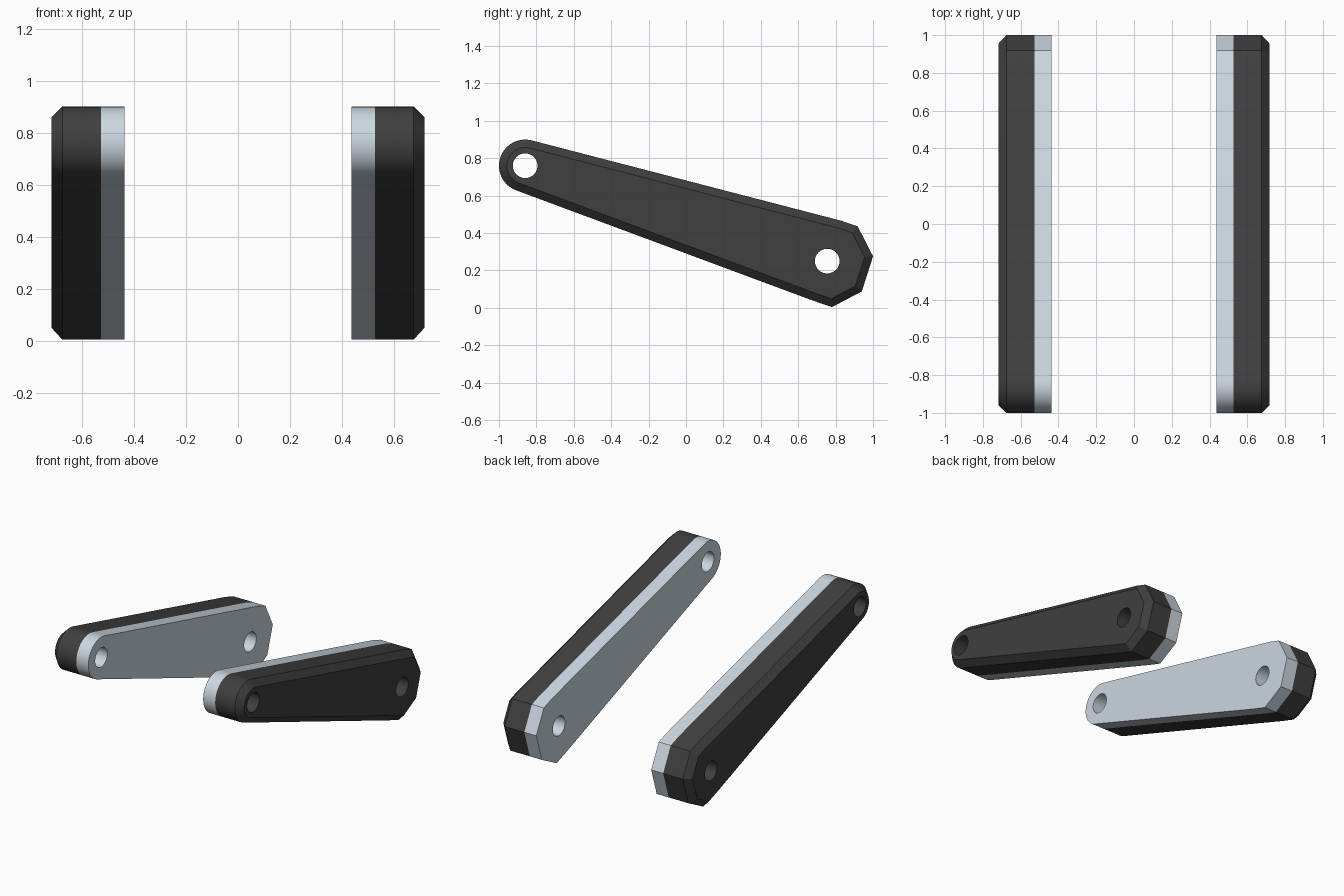
import bpy, bmesh
from math import radians, cos, sin, pi
from mathutils import Vector

if "Cube" in bpy.data.objects:
    bpy.data.objects.remove(bpy.data.objects["Cube"])

SMALL, BIG = (-0.86, 0.76), (0.755, 0.25)   # pin hole centres in (y, z)
HOLE_R = 0.066


def circle(c, r, a0, a1, n):
    angles = [radians(a0 + (a1 - a0) * i / n) for i in range(n + 1)]
    return [(c[0] + r * cos(a), c[1] + r * sin(a)) for a in angles]


def inset(pts, d):
    """Move every edge of a counter-clockwise outline inwards by d."""
    out = []
    for i, p in enumerate(pts):
        p = Vector(p)
        e0 = (p - Vector(pts[i - 1])).normalized()
        e1 = (Vector(pts[(i + 1) % len(pts)]) - p).normalized()
        n0, n1 = Vector((-e0.y, e0.x)), Vector((-e1.y, e1.x))
        out.append(tuple(p + (n0 + n1) * d / (1 + n0.dot(n1))))
    return out


def material(name, rgb):
    m = bpy.data.materials.new(name)
    m.diffuse_color = (*rgb, 1)
    m.use_nodes = True
    m.node_tree.nodes["Principled BSDF"].inputs["Base Color"].default_value = m.diffuse_color
    return m


def plate(name, sections, mat):
    """Closed plate with two pin holes; sections is a list of (x, outline)."""
    bm = bmesh.new()

    def tube(rings):
        loops = [[bm.verts.new((x, *p)) for p in pts] for x, pts in rings]
        n = len(loops[0])
        for a, b in zip(loops, loops[1:]):
            for i in range(n):
                j = (i + 1) % n
                bm.faces.new((a[i], a[j], b[j], b[i]))
        return [[bm.edges.get((l[i], l[(i + 1) % n])) for i in range(n)]
                for l in (loops[0], loops[-1])]

    ends = [sections[0][0], sections[-1][0]]
    walls = [tube(sections)]
    for c in (SMALL, BIG):
        ring = circle(c, HOLE_R, 0, 360, 32)[:-1]
        walls.append(tube([(x, ring) for x in ends]))
    # flat faces around the holes
    for k in (0, 1):
        bmesh.ops.triangle_fill(bm, use_beauty=True, use_dissolve=False,
                                edges=[e for w in walls for e in w[k]],
                                normal=((-1, 1)[k], 0, 0))
    bmesh.ops.recalc_face_normals(bm, faces=bm.faces)
    me = bpy.data.meshes.new(name)
    bm.to_mesh(me)
    bm.free()
    ob = bpy.data.objects.new(name, me)
    bpy.context.collection.objects.link(ob)
    me.materials.append(mat)
    bpy.context.view_layer.objects.active = ob
    ob.select_set(True)
    bpy.ops.object.shade_smooth_by_angle(angle=radians(25))
    ob.select_set(False)
    # second arm on the other side
    ob.modifiers.new("Mirror", 'MIRROR').use_mirror_merge = False
    return ob


# Arm outline: round small end, faceted big end
outline = circle(SMALL, 0.14, 75.3, 249.7, 28) + [
    (0.67, 0.042), (0.78, 0.004), (0.94, 0.088),
    (1.0, 0.276), (0.918, 0.436), (0.83, 0.466)]

dark = material("dark", (0.05, 0.05, 0.05))
silver = material("silver", (0.6, 0.68, 0.75))

plate("arm_inner_plate", [(0.436, outline), (0.527, outline)], silver)
plate("arm_outer_cover", [(0.527, outline), (0.676, outline),
                          (0.718, inset(outline, 0.042))], dark)
